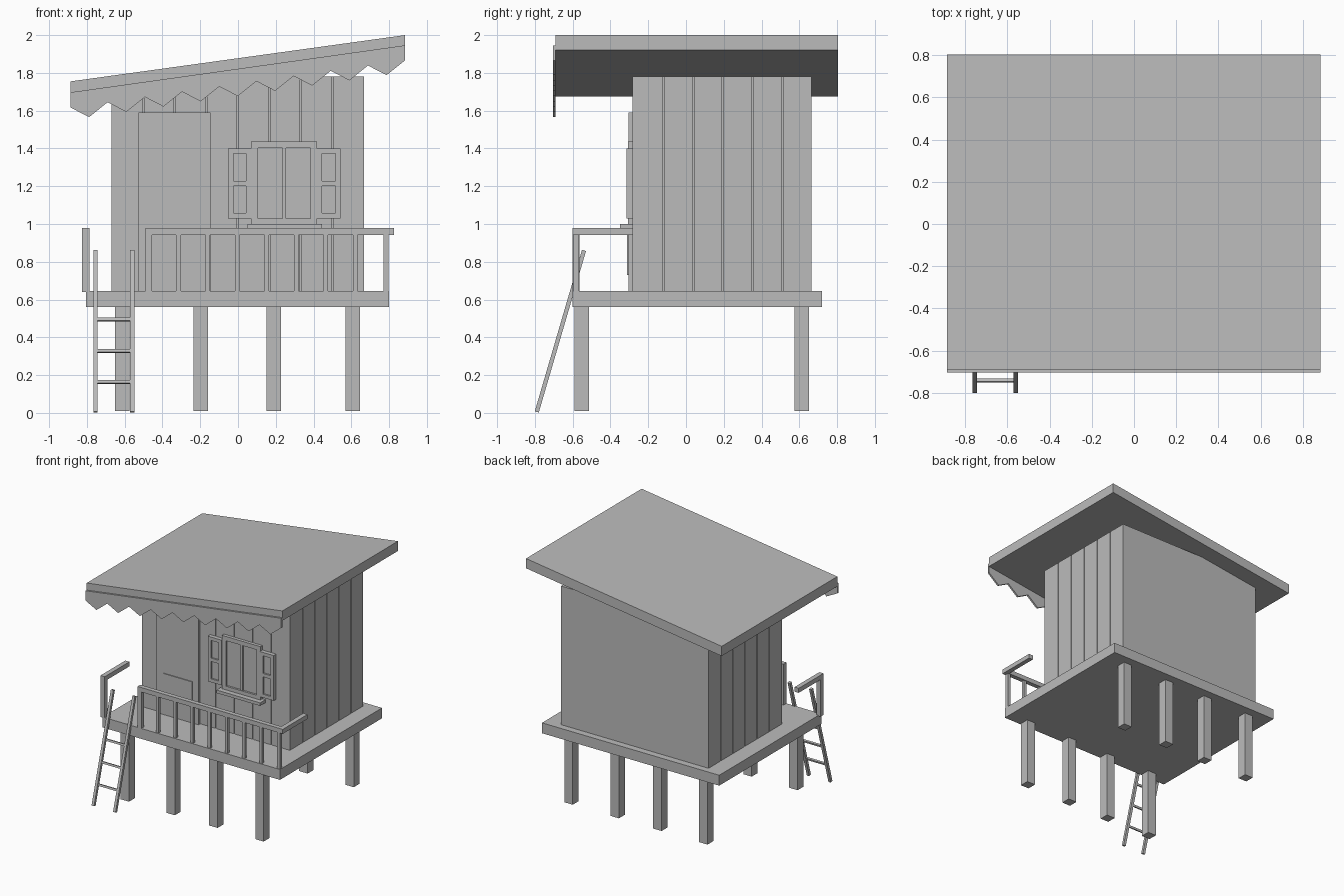
import bpy, bmesh, math
from mathutils import Vector

if "Cube" in bpy.data.objects:
    bpy.data.objects.remove(bpy.data.objects["Cube"])

grey = bpy.data.materials.new("plain_grey")
grey.diffuse_color = (0.5, 0.5, 0.5, 1)
grey.use_nodes = True
grey.node_tree.nodes["Principled BSDF"].inputs["Base Color"].default_value = grey.diffuse_color


def finish(name, bm):
    bmesh.ops.recalc_face_normals(bm, faces=bm.faces)
    me = bpy.data.meshes.new(name)
    bm.to_mesh(me)
    bm.free()
    me.materials.append(grey)
    ob = bpy.data.objects.new(name, me)
    bpy.context.collection.objects.link(ob)
    return ob


def box(name, x0, x1, y0, y1, z0, z1):
    bm = bmesh.new()
    bmesh.ops.create_cube(bm, size=1)
    for v in bm.verts:
        v.co = Vector((x0 if v.co.x < 0 else x1,
                       y0 if v.co.y < 0 else y1,
                       z0 if v.co.z < 0 else z1))
    return finish(name, bm)


def extrude_xz(name, pts, y0, y1):
    """Extrude an outline in the xz plane along y."""
    bm = bmesh.new()
    face = bm.faces.new([bm.verts.new((x, y0, z)) for x, z in pts])
    ext = bmesh.ops.extrude_face_region(bm, geom=[face])
    moved = [g for g in ext["geom"] if isinstance(g, bmesh.types.BMVert)]
    bmesh.ops.translate(bm, verts=moved, vec=(0, y1 - y0, 0))
    return finish(name, bm)


def frame(name, x0, x1, z0, z1, w, y0, y1):
    """Rectangular frame of four bars facing the front."""
    box(name + "_left", x0, x0 + w, y0, y1, z0, z1)
    box(name + "_right", x1 - w, x1, y0, y1, z0, z1)
    box(name + "_bottom", x0 + w, x1 - w, y0, y1, z0, z0 + w)
    box(name + "_top", x0 + w, x1 - w, y0, y1, z1 - w, z1)


# Stilts and deck
for y0 in (-0.59, 0.575):
    for x in (-0.613, -0.197, 0.19, 0.608):
        box("stilt", x - 0.038, x + 0.038, y0, y0 + 0.076, 0.01, 0.57)
box("deck", -0.805, 0.8, -0.6, 0.72, 0.56, 0.645)

# Cabin core with plank cladding on the front and both sides
X0, X1, Y0, Y1, Z0, Z1 = -0.67, 0.667, -0.282, 0.665, 0.64, 1.78
T, GAP = 0.008, 0.004
box("cabin", X0 + T, X1 - T, Y0 + T, Y1, Z0, Z1)
step = (X1 - X0) / 8
for i in range(8):
    a = X0 + i * step
    box("front_plank", a + (GAP if i else 0), a + step - (GAP if i < 7 else 0),
        Y0, Y0 + T, Z0, Z1)
step = (Y1 - Y0 - T) / 6
for i in range(6):
    a = Y0 + T + i * step
    b0, b1 = a + (GAP if i else 0), a + step - (GAP if i < 5 else 0)
    box("left_plank", X0, X0 + T, b0, b1, Z0, Z1)
    box("right_plank", X1 - T, X1, b0, b1, Z0, Z1)

# Sloping roof slab
extrude_xz("roof", [(-0.887, 1.675), (0.885, 1.92), (0.885, 2.0), (-0.887, 1.755)],
           -0.69, 0.805)

# Zigzag valance hanging from the roof front
N = 18
outline = [(0.885, 1.946), (-0.887, 1.697)]
for i in range(N + 1):
    x = -0.887 + 1.772 * i / N
    outline.append((x, (1.677 if i % 2 else 1.742) + 0.141 * x))
extrude_xz("valance", outline, -0.705, -0.69)

# Door with a raised lower panel
box("door", -0.527, -0.145, -0.305, -0.28, 0.64, 1.59)
box("door_panel", -0.46, -0.2, -0.312, -0.305, 0.73, 0.985)

# Window, mullion, sill and shutters
box("window_pane", 0.08, 0.41, -0.292, -0.28, 1.0, 1.43)
frame("window_frame", 0.07, 0.418, 0.995, 1.437, 0.035, -0.308, -0.28)
box("mullion", 0.235, 0.255, -0.303, -0.29, 1.03, 1.402)
box("window_sill", 0.05, 0.445, -0.35, -0.28, 0.975, 1.0)
for side, x0, x1 in (("left", -0.053, 0.07), ("right", 0.418, 0.543)):
    box(side + "_shutter_panel", x0 + 0.01, x1 - 0.01, -0.302, -0.28, 1.04, 1.39)
    frame(side + "_shutter", x0, x1, 1.03, 1.4, 0.028, -0.315, -0.28)
    box(side + "_shutter_bar", x0 + 0.028, x1 - 0.028, -0.315, -0.3, 1.2, 1.228)

# Railing: front rail with balusters, side rails and corner posts
box("front_rail", -0.49, 0.825, -0.6, -0.563, 0.943, 0.98)
box("right_rail", 0.787, 0.825, -0.563, -0.28, 0.943, 0.98)
box("left_rail", -0.825, -0.787, -0.6, -0.28, 0.943, 0.98)
box("left_post", -0.825, -0.787, -0.6, -0.563, 0.64, 0.943)
box("gate_post", -0.49, -0.455, -0.6, -0.563, 0.64, 0.943)
box("right_post", 0.77, 0.797, -0.595, -0.567, 0.64, 0.943)
for i in range(7):
    x = -0.315 + 0.156 * i
    box("baluster", x - 0.012, x + 0.012, -0.593, -0.569, 0.64, 0.943)

# Leaning ladder
lean = math.atan2(0.25, 0.855)
length = math.hypot(0.25, 0.855)
for x in (-0.755, -0.56):
    rail = box("ladder_rail", -0.011, 0.011, -0.011, 0.011, 0, length)
    rail.location = (x, -0.79, 0.005)
    rail.rotation_euler.x = -lean
for z in (0.163, 0.328, 0.495):
    y = -0.79 + z * math.tan(lean)
    rung = box("ladder_rung", -0.755, -0.56, -0.008, 0.008, -0.008, 0.008)
    rung.location = (0, y, z)
    rung.rotation_euler.x = -lean
